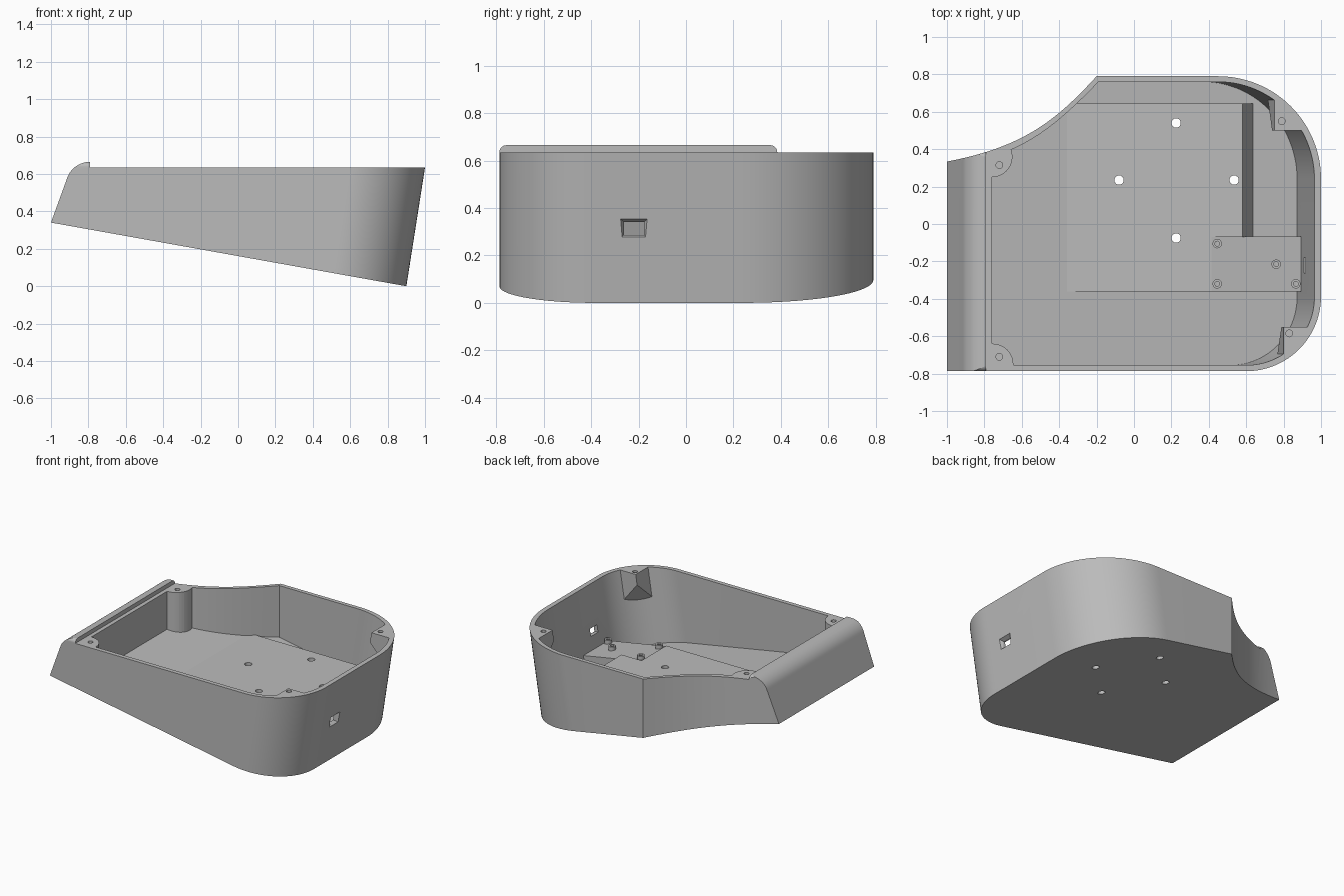
import bpy, bmesh, math
from mathutils import Vector
from mathutils.geometry import interpolate_bezier

if "Cube" in bpy.data.objects:
    bpy.data.objects.remove(bpy.data.objects["Cube"], do_unlink=True)

grey = bpy.data.materials.new("plain grey")
grey.use_nodes = True
colour = (0.5, 0.5, 0.5, 1)
grey.diffuse_color = colour
grey.node_tree.nodes["Principled BSDF"].inputs["Base Color"].default_value = colour

RIM = 0.635      # height of the flat top edge
SLOPE = 0.179    # fall of the base towards +x


def base(x, lift=0.0):
    return SLOPE * (0.9 - x) + lift


def lean(x, y, z):
    """Lean the +x end of the shell inwards towards the base."""
    return Vector((x - 0.157 * (RIM - z) * min(max(x / 0.4, 0), 1), y, z))


def arc(cx, cy, rx, ry, start, end, steps):
    angles = [math.radians(start + (end - start) * i / steps) for i in range(steps + 1)]
    return [(cx + rx * math.cos(a), cy + ry * math.sin(a)) for a in angles]


def curve(*pts):
    return [tuple(p) for p in interpolate_bezier(*[Vector(p) for p in pts], 24)]


def finish(name, bm):
    bmesh.ops.recalc_face_normals(bm, faces=bm.faces)
    mesh = bpy.data.meshes.new(name)
    bm.to_mesh(mesh)
    bm.free()
    mesh.materials.append(grey)
    obj = bpy.data.objects.new(name, mesh)
    bpy.context.collection.objects.link(obj)
    return obj


def loft(name, bottom, top):
    """Closed solid between two matching loops."""
    bm = bmesh.new()
    lo = [bm.verts.new(p) for p in bottom]
    hi = [bm.verts.new(p) for p in top]
    bm.faces.new(lo[::-1])
    bm.faces.new(hi)
    for i in range(len(lo)):
        j = (i + 1) % len(lo)
        bm.faces.new((lo[i], lo[j], hi[j], hi[i]))
    return finish(name, bm)


def upright(name, pts, z0, z1):
    return loft(name, [(x, y, z0) for x, y in pts], [(x, y, z1) for x, y in pts])


def combine(obj, tool, operation):
    """Apply a boolean and discard the tool."""
    tool.hide_render = True
    mod = obj.modifiers.new("cut", "BOOLEAN")
    mod.operation, mod.solver, mod.object = operation, "EXACT", tool
    bpy.context.view_layer.update()
    result = bpy.data.meshes.new_from_object(obj.evaluated_get(bpy.context.evaluated_depsgraph_get()))
    obj.modifiers.clear()
    obj.data = result
    bpy.data.objects.remove(tool, do_unlink=True)


# Outer shell: plan outline, trimmed by the wedge-shaped profile with its lip
outline = ([(-1.05, -0.787)] + arc(0.6, -0.387, 0.4, 0.4, -90, 0, 24)
           + arc(0.45, 0.24, 0.55, 0.55, 0, 90, 28)
           + curve((-0.2, 0.79), (-0.42, 0.55), (-0.6, 0.4), (-1.05, 0.325)))
shell = loft("shell", [lean(x, y, -0.2) for x, y in outline],
             [lean(x, y, 0.75) for x, y in outline])
profile = ([(1.1, base(1.1)), (1.1, RIM), (-0.79, RIM)]
           + arc(-0.79, 0.54, 0.13, 0.125, 90, 165, 12) + [(-1, base(-1))])
combine(shell, loft("wedge", [(x, -1, z) for x, z in profile],
                    [(x, 1, z) for x, z in profile]), "INTERSECT")
side = ([(-0.9, -0.3), (0.9, -0.3), (0.9, RIM + 0.001)]
        + arc(0.355, RIM + 0.001, 0.03, 0.029, 0, 90, 8)
        + arc(-0.757, RIM + 0.001, 0.03, 0.029, 90, 180, 8) + [(-0.9, RIM + 0.001)])
combine(shell, loft("lip_ends", [(-2, y, z) for y, z in side],
                    [(2, y, z) for y, z in side]), "INTERSECT")

# Cavity with a floor parallel to the base
inner = ([(-0.76, -0.755)] + arc(0.6, -0.39, 0.365, 0.365, -90, 0, 24)
         + arc(0.45, 0.24, 0.515, 0.52, 0, 90, 28)
         + curve((-0.19, 0.76), (-0.41, 0.53), (-0.56, 0.42), (-0.76, 0.36)))
floor = []
for x, y in inner:
    p = lean(x, y, base(x, 0.055))
    p.z = base(p.x, 0.055)
    floor.append(p)
cavity = loft("cavity", floor, [lean(x, y, 0.72) for x, y in inner])

# Level shelf and sloping board platform stay solid
shelf = [(-0.5, -0.36), (0.415, -0.36), (0.415, -0.07), (0.58, -0.07), (0.58, 0.645), (-0.5, 0.645)]
combine(cavity, loft("shelf", [(x + (0.12 if x > 0.5 else 0), y, -0.1) for x, y in shelf],
                     [(x, y, 0.28) for x, y in shelf]), "DIFFERENCE")


def deck(x):
    return 0.275 - SLOPE * (x - 0.42)


plate = [(0.41, -0.361), (1.0, -0.361), (1.0, -0.068), (0.41, -0.068)]
combine(cavity, loft("platform", [(x, y, -0.15) for x, y in plate],
                     [(x, y, deck(x)) for x, y in plate]), "DIFFERENCE")

# Round full-height bosses at the lip end
for x, y in ((-0.755, -0.75), (-0.76, 0.36)):
    combine(cavity, upright("round_boss", arc(x, y, 0.11, 0.11, 0, 351, 39), -0.1, 0.9), "DIFFERENCE")

# Square hanging bosses at the rounded end, tapering into the wall
for x, y, dx, dy, s in ((0.80, -0.55, 0.15, 0.17, -1), (0.75, 0.50, 0.172, 0.185, 1)):
    corners = [(x, y, 0.56), (x + dx, y, 0.4), (x + dx * 0.55, y + s * dy * 0.58, 0.4), (x, y + s * dy, 0.4)]
    combine(cavity, loft("square_boss", [lean(*c) for c in corners],
                         [lean(a, b, 0.85) for a, b, _ in corners]), "DIFFERENCE")
combine(shell, cavity, "DIFFERENCE")

# Lid screw holes and four holes through the base
for x, y in ((-0.72, -0.71), (-0.72, 0.315), (0.79, 0.55), (0.83, -0.585)):
    combine(shell, upright("screw_hole", arc(x, y, 0.018, 0.018, 0, 345, 23), 0.57, 0.8), "DIFFERENCE")
for x, y in ((0.225, 0.54), (-0.08, 0.235), (0.535, 0.235), (0.225, -0.075)):
    combine(shell, upright("base_hole", arc(x, y, 0.025, 0.025, 0, 345, 23), -0.2, 0.4), "DIFFERENCE")


# Cable port: narrow opening with a flared outer recess
def port(name, x0, x1, grow0, grow1):
    def ring(x, g):
        return [(x, -0.22 + a * (0.042 + g), 0.313 + b * (0.027 + g))
                for a, b in ((-1, -1), (1, -1), (1, 1), (-1, 1))]
    return loft(name, ring(x0, grow0), ring(x1, grow1))


combine(shell, port("port_opening", 0.85, 1.1, 0, 0), "DIFFERENCE")
combine(shell, port("port_recess", 0.93, 0.96, 0, 0.016), "DIFFERENCE")

# Hollow screw posts on the platform
posts = [shell]
for i, (x, y) in enumerate(((0.445, -0.105), (0.445, -0.32), (0.76, -0.215), (0.865, -0.32))):
    ring = arc(x, y, 0.025, 0.025, 0, 345, 23)
    post = upright(f"screw_post_{i + 1}", ring, deck(x) - 0.02, deck(x) + 0.03)
    combine(post, upright("bore", arc(x, y, 0.013, 0.013, 0, 345, 23), deck(x), deck(x) + 0.1), "DIFFERENCE")
    posts.append(post)

# Smooth curved walls, keep edges crisp
bpy.ops.object.select_all(action="DESELECT")
for obj in posts:
    obj.select_set(True)
    bpy.context.view_layer.objects.active = obj
    bpy.ops.object.shade_smooth_by_angle(angle=math.radians(9 if obj is shell else 30))
    obj.select_set(False)
